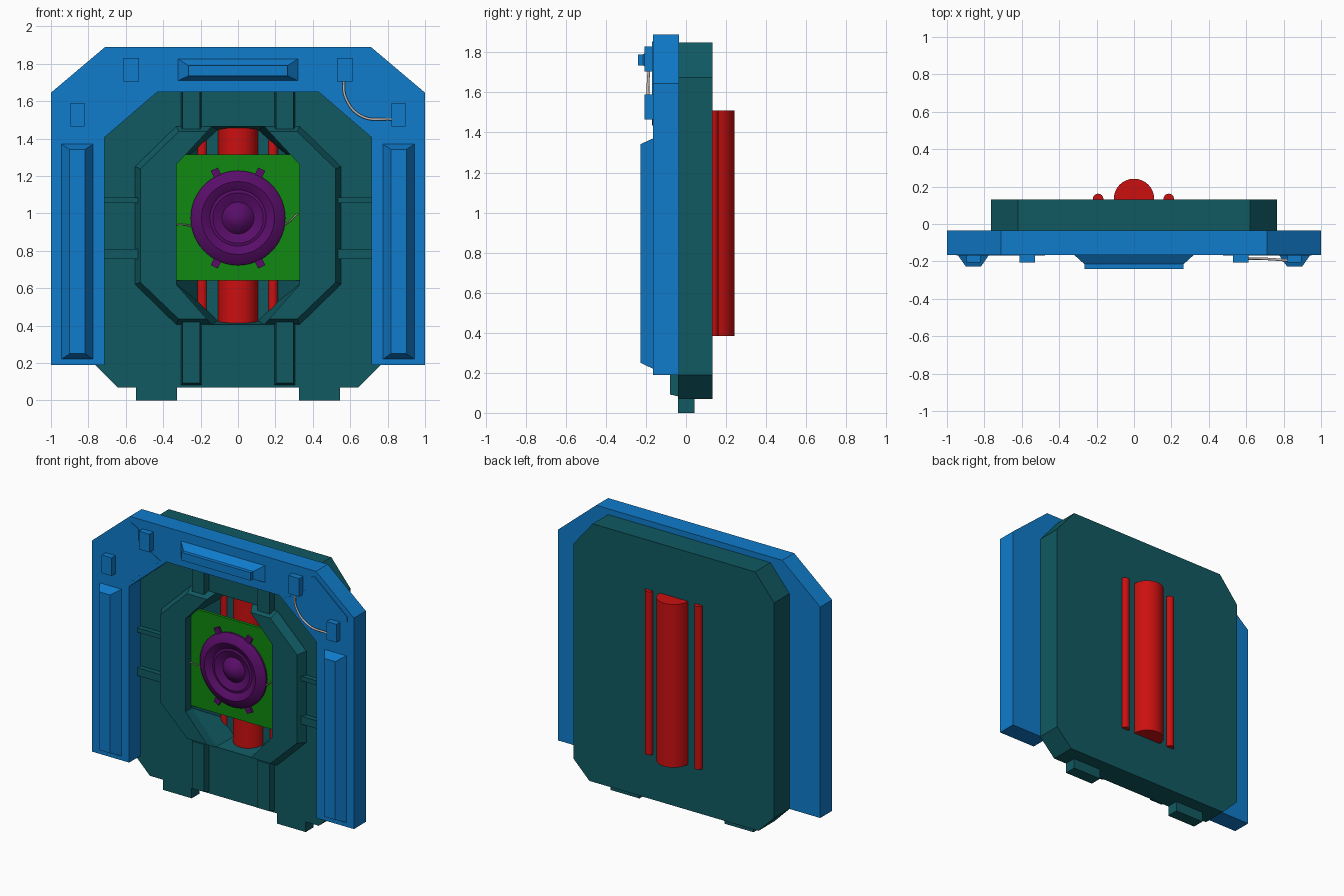
import bpy, bmesh, math
from mathutils import Matrix, Vector

if "Cube" in bpy.data.objects:
    bpy.data.objects.remove(bpy.data.objects["Cube"])


def material(name, rgb):
    m = bpy.data.materials.new(name)
    m.diffuse_color = (*rgb, 1)
    m.use_nodes = True
    m.node_tree.nodes["Principled BSDF"].inputs["Base Color"].default_value = m.diffuse_color
    return m


BLUE = material("blue", (0.005, 0.2, 0.6))
TEAL = material("teal", (0.005, 0.1, 0.12))
RED = material("red", (0.6, 0.005, 0.005))
GREEN = material("green", (0.005, 0.25, 0.005))
PURPLE = material("purple", (0.1, 0.004, 0.14))
GREY = material("wire_grey", (0.5, 0.47, 0.45))


def finish(name, bm, mat):
    bmesh.ops.recalc_face_normals(bm, faces=bm.faces)
    me = bpy.data.meshes.new(name)
    bm.to_mesh(me)
    bm.free()
    if mat:
        me.materials.append(mat)
    ob = bpy.data.objects.new(name, me)
    bpy.context.collection.objects.link(ob)
    return ob


def loft(name, sections, mat):
    """Solid through (y, [(x, z), ...]) sections with equal point counts."""
    bm = bmesh.new()
    rings = [[bm.verts.new((x, y, z)) for x, z in pts] for y, pts in sections]
    n = len(rings[0])
    for a, b in zip(rings, rings[1:]):
        for i in range(n):
            j = (i + 1) % n
            bm.faces.new((a[i], a[j], b[j], b[i]))
    bm.faces.new(rings[0])
    bm.faces.new(rings[-1])
    return finish(name, bm, mat)


def prism(name, pts, y0, y1, mat):
    return loft(name, [(y0, pts), (y1, pts)], mat)


def rect(x0, x1, z0, z1, d=0.0):
    return [(x0 + d, z0 + d), (x1 - d, z0 + d), (x1 - d, z1 - d), (x0 + d, z1 - d)]


def sym(half):
    """Close a right-hand outline with its mirror image."""
    return half + [(-x, z) for x, z in reversed(half)]


def flip(pts, s):
    return [(x * s, z) for x, z in pts]


def smooth(ob, deg=30):
    bpy.ops.object.select_all(action='DESELECT')
    ob.select_set(True)
    bpy.context.view_layer.objects.active = ob
    bpy.ops.object.shade_smooth_by_angle(angle=math.radians(deg))


def cut(ob, cutter):
    mod = ob.modifiers.new("opening", 'BOOLEAN')
    mod.operation = 'DIFFERENCE'
    mod.solver = 'EXACT'
    mod.object = cutter
    bpy.context.view_layer.objects.active = ob
    bpy.ops.object.modifier_apply(modifier=mod.name)


def wire(name, pts, r):
    cu = bpy.data.curves.new(name, 'CURVE')
    cu.dimensions = '3D'
    cu.bevel_depth = r
    cu.bevel_resolution = 2
    cu.use_fill_caps = True
    sp = cu.splines.new('BEZIER')
    sp.bezier_points.add(len(pts) - 1)
    for bp, p in zip(sp.bezier_points, pts):
        bp.co = p
        bp.handle_left_type = bp.handle_right_type = 'AUTO'
    cu.materials.append(GREY)
    ob = bpy.data.objects.new(name, cu)
    bpy.context.collection.objects.link(ob)


# Back slab and raised octagonal surround, both opened by a tapering recess
slab = prism("back_slab", sym([(0.645, 0.07), (0.765, 0.19), (0.765, 1.675), (0.62, 1.85)]),
             -0.04, 0.132, TEAL)
ring_out = sym([(0.33, 0.405), (0.55, 0.62), (0.55, 1.25), (0.33, 1.465)])
ring_in = sym([(0.317, 0.435), (0.522, 0.632), (0.522, 1.238), (0.317, 1.437)])
ring = loft("octagon_surround", [(-0.03, ring_out), (-0.045, ring_out), (-0.10, ring_in)], TEAL)
hole = sym([(0.14, 0.405), (0.33, 0.62), (0.33, 1.26), (0.14, 1.465)])
floor = sym([(0.11, 0.425), (0.215, 0.53), (0.215, 1.35), (0.11, 1.445)])
cutter = loft("recess_cutter", [(-0.2, hole), (-0.035, hole), (0.12, floor)], None)
cut(slab, cutter)
cut(ring, cutter)
bpy.data.objects.remove(cutter)

for s, side in ((-1, "left"), (1, "right")):
    # Feet
    prism(f"foot_{side}", flip(rect(0.325, 0.545, 0, 0.09), s), -0.04, 0.043, TEAL)
    # Vertical and horizontal ribs joining the surround to the frame
    for tag, z0, z1 in (("lower", 0.08, 0.43), ("upper", 1.44, 1.70)):
        loft(f"vertical_rib_{tag}_{side}",
             [(-0.03, flip(rect(0.192, 0.308, z0, z1), s)),
              (-0.08, flip(rect(0.192, 0.308, z0, z1, 0.012), s))], TEAL)
    for tag, z0, z1 in (("upper", 1.055, 1.085), ("lower", 0.755, 0.81)):
        prism(f"side_rib_{tag}_{side}", flip(rect(0.53, 0.74, z0, z1), s), -0.075, -0.03, TEAL)

# Blue outer frame
prism("outer_frame", sym([(0.715, 0.19), (1, 0.19), (1, 1.645), (0.71, 1.89)])[:4]
      + [(-0.71, 1.89), (-1, 1.645), (-1, 0.19), (-0.715, 0.19),
         (-0.715, 1.405), (-0.43, 1.65), (0.43, 1.65), (0.715, 1.405)], -0.165, -0.035, BLUE)

# Raised bar on top of the frame
bar_top = rect(-0.265, 0.265, 1.735, 1.79)
loft("top_bar", [(-0.16, rect(-0.32, 0.32, 1.71, 1.825)), (-0.165, rect(-0.32, 0.32, 1.71, 1.825)),
                 (-0.215, bar_top), (-0.24, bar_top)], BLUE)

corner = [(0.95, 1.64), (0.70, 1.855), (0.64, 1.82), (0.64, 1.745), (0.475, 1.645),
          (0.71, 1.435), (0.785, 1.48), (0.785, 1.605), (0.95, 1.605)]
for s, side in ((-1, "left"), (1, "right")):
    # Long side strips, corner panels and terminal blocks
    strip = flip(rect(0.775, 0.943, 0.22, 1.37), s)
    loft(f"side_strip_{side}", [(-0.16, strip), (-0.165, strip),
                                (-0.226, flip(rect(0.817, 0.9, 0.25, 1.342), s))], BLUE)
    prism(f"corner_panel_{side}", flip(corner, s), -0.169, -0.16, BLUE)
    prism(f"terminal_upper_{side}", flip(rect(0.53, 0.612, 1.705, 1.83), s), -0.207, -0.16, BLUE)
    prism(f"terminal_lower_{side}", flip(rect(0.82, 0.895, 1.465, 1.59), s), -0.207, -0.16, BLUE)

# Red tubes running through the slab
for name, x, r in (("main_tube", 0, 0.108), ("thin_tube_left", -0.192, 0.028),
                   ("thin_tube_right", 0.186, 0.028)):
    bm = bmesh.new()
    bmesh.ops.create_cone(bm, cap_ends=True, segments=32, radius1=r, radius2=r, depth=1.125,
                          matrix=Matrix.Translation((x, 0.134, 0.9475)))
    smooth(finish(name, bm, RED))

# Green mounting plate
prism("mounting_plate", sym([(0.33, 0.64), (0.33, 1.26), (0.28, 1.315)]), -0.042, -0.022, GREEN)

# Round speaker: lathed profile of (radius, y)
C = Vector((0, 0, 0.975))
profile = [(0, -0.03), (0.253, -0.03), (0.253, -0.055), (0.235, -0.07), (0.195, -0.088),
           (0.18, -0.082), (0.15, -0.062), (0.135, -0.066), (0.085, -0.045),
           (0.075, -0.055), (0.05, -0.078), (0.025, -0.09), (0, -0.093)]
bm = bmesh.new()
vs = [bm.verts.new((r, y, 0.975)) for r, y in profile]
es = [bm.edges.new(p) for p in zip(vs, vs[1:])]
bmesh.ops.spin(bm, geom=vs + es, cent=C, axis=(0, 1, 0), angle=math.tau, steps=48)
bmesh.ops.remove_doubles(bm, verts=bm.verts, dist=1e-4)
smooth(finish("speaker_cone", bm, PURPLE), 25)

# Four speaker tabs
for i, deg in enumerate((64, 116, 244, 296)):
    bm = bmesh.new()
    rot = Matrix.Rotation(-math.radians(deg), 4, 'Y')
    bmesh.ops.create_cube(bm, size=1, matrix=Matrix.Translation(C) @ rot
                          @ Matrix.Translation((0.255, -0.045, 0))
                          @ Matrix.Diagonal((0.07, 0.025, 0.042, 1)))
    finish(f"speaker_tab_{i + 1}", bm, PURPLE)

# Wires
wire("frame_wire", [(0.565, -0.185, 1.72), (0.575, -0.19, 1.62), (0.66, -0.185, 1.52),
                    (0.83, -0.195, 1.503)], 0.007)
wire("speaker_wire_left", [(-0.335, -0.05, 0.94), (-0.29, -0.055, 0.94), (-0.245, -0.05, 0.93)], 0.004)
wire("speaker_wire_right", [(0.245, -0.05, 0.935), (0.285, -0.055, 0.965), (0.32, -0.05, 1.0)], 0.004)
